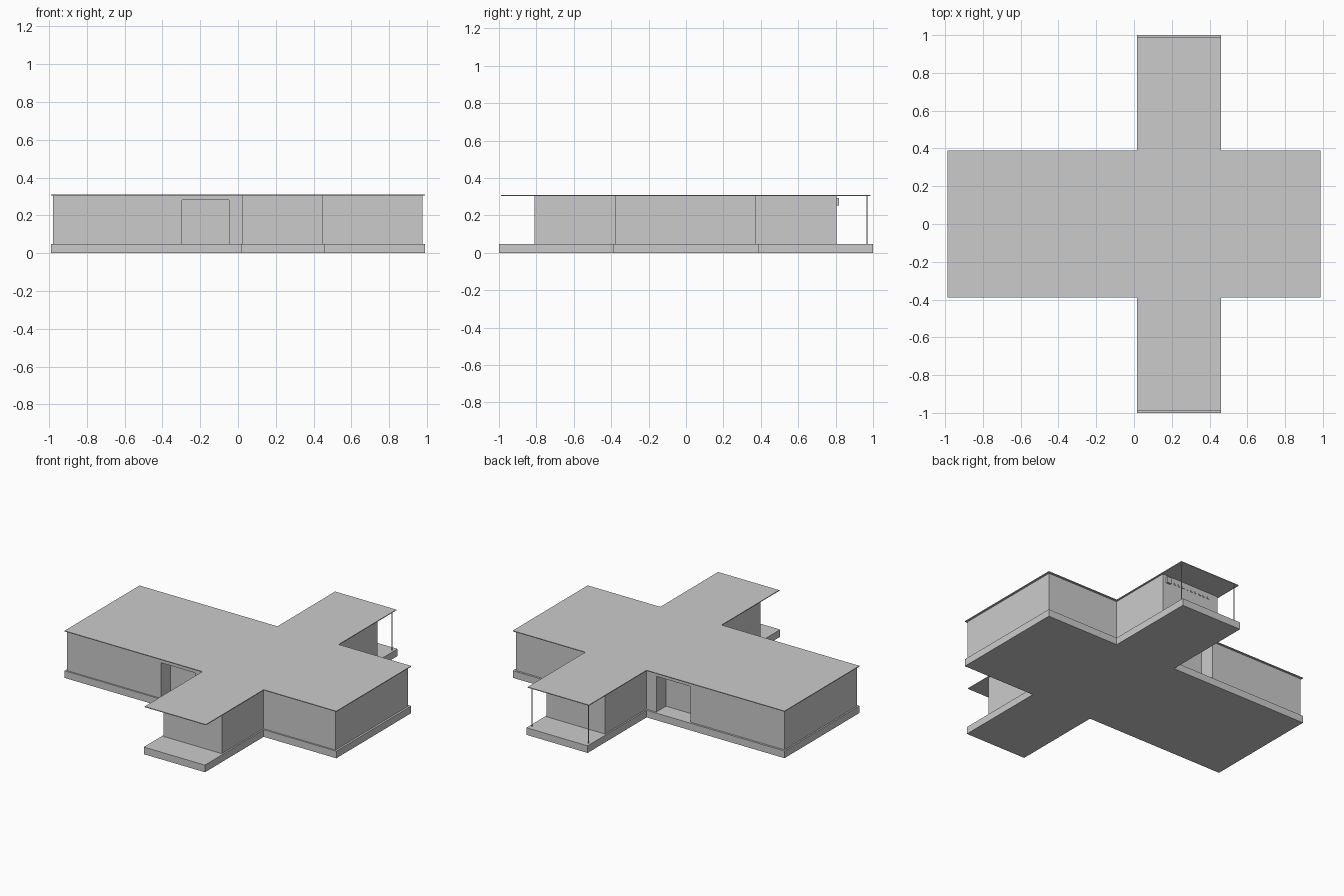
import bpy, bmesh

if "Cube" in bpy.data.objects:
    bpy.data.objects.remove(bpy.data.objects["Cube"])


def finish(bm, name):
    bmesh.ops.recalc_face_normals(bm, faces=bm.faces)
    mesh = bpy.data.meshes.new(name)
    bm.to_mesh(mesh)
    bm.free()
    obj = bpy.data.objects.new(name, mesh)
    bpy.context.collection.objects.link(obj)
    return obj


def cross(name, main, wing, z0, z1):
    """Extruded cross plan; main and wing are (x0, x1, y0, y1)."""
    a, b, c, d = main
    e, f, g, h = wing
    plan = [(a, c), (e, c), (e, g), (f, g), (f, c), (b, c),
            (b, d), (f, d), (f, h), (e, h), (e, d), (a, d)]
    bm = bmesh.new()
    face = bm.faces.new([bm.verts.new((x, y, z0)) for x, y in plan])
    top = bmesh.ops.extrude_face_region(bm, geom=[face])["geom"]
    # keep the bottom face so the solid is closed
    if not face.is_valid or len([p for p in bm.faces if len(p.verts) == 12]) < 2:
        bm.faces.new([v for v in bm.verts if v.co.z == z0][:12])
    bmesh.ops.translate(bm, vec=(0, 0, z1 - z0),
                        verts=[v for v in top if isinstance(v, bmesh.types.BMVert)])
    return finish(bm, name)


def box(name, x0, x1, y0, y1, z0, z1):
    bm = bmesh.new()
    bmesh.ops.create_cube(bm, size=1)
    for v in bm.verts:
        v.co = (x1 if v.co.x > 0 else x0, y1 if v.co.y > 0 else y0,
                z1 if v.co.z > 0 else z0)
    return finish(bm, name)


# Floor slab, walls and thin overhanging roof
cross("floor_slab", (-0.988, 0.988, -0.39, 0.388), (0.015, 0.46, -1, 1), 0, 0.047)
walls = cross("walls", (-0.978, 0.975, -0.38, 0.375), (0.025, 0.45, -0.81, 0.805), 0.047, 0.305)
cross("roof", (-0.988, 0.988, -0.39, 0.388), (0.015, 0.46, -0.99, 0.987), 0.305, 0.31)

# Recessed entrances on the front and back of the long block
for side, y0, y1 in (("front", -0.5, -0.28), ("back", 0.275, 0.5)):
    cutter = box(side + "_entrance_cutter", -0.295, -0.047, y0, y1, 0.0, 0.281)
    cutter.hide_render = True
    cutter.hide_set(True)
    mod = walls.modifiers.new(side + "_entrance", "BOOLEAN")
    mod.operation = "DIFFERENCE"
    mod.solver = "EXACT"
    mod.object = cutter

# Slim posts under the back canopy
for side, x in (("left", 0.032), ("right", 0.443)):
    bpy.ops.mesh.primitive_cylinder_add(vertices=12, radius=0.003, depth=0.26,
                                        location=(x, 0.967, 0.176))
    bpy.context.object.name = side + "_canopy_post"

# Small wall fitting and a plain row of trim studs on the back porch wall
box("wall_fitting", 0.395, 0.425, 0.804, 0.817, 0.253, 0.293)
for i in range(9):
    x = 0.095 + i * 0.032
    box(f"trim_stud_{i + 1}", x, x + 0.014, 0.804, 0.809, 0.262, 0.274)
